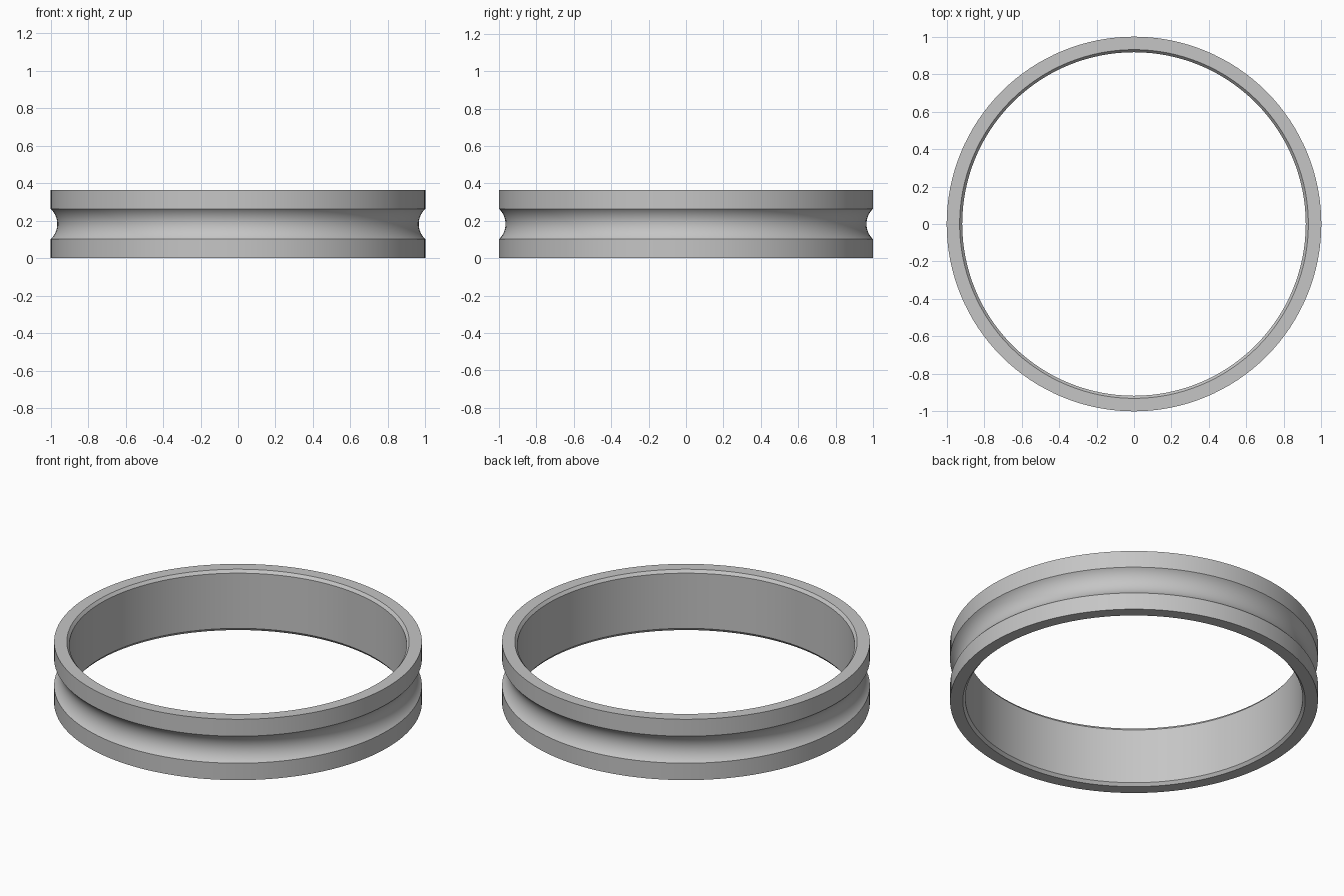
import bpy
import bmesh
import math

cube = bpy.data.objects.get("Cube")
if cube:
    bpy.data.objects.remove(cube, do_unlink=True)

SEGMENTS = 128
HEIGHT = 0.365
OUTER, INNER = 1.0, 0.917
CHAMFER_W, CHAMFER_H = 0.014, 0.017
GROOVE_HALF, GROOVE_DEPTH, GROOVE_STEPS = 0.081, 0.035, 20

# Grey metal
metal = bpy.data.materials.new("grey metal")
metal.use_nodes = True
colour = (0.56, 0.56, 0.56, 1)
metal.diffuse_color = colour
metal.node_tree.nodes["Principled BSDF"].inputs["Base Color"].default_value = colour

# Half section: chamfered bore, flat rims, round groove in the outer wall
profile = [(INNER, CHAMFER_H), (INNER + CHAMFER_W, 0), (OUTER, 0)]
radius = (GROOVE_HALF ** 2 + GROOVE_DEPTH ** 2) / (2 * GROOVE_DEPTH)
centre = OUTER - GROOVE_DEPTH + radius
sweep = math.asin(GROOVE_HALF / radius)
for i in range(GROOVE_STEPS + 1):
    a = sweep * (2 * i / GROOVE_STEPS - 1)
    profile.append((centre - radius * math.cos(a), HEIGHT / 2 + radius * math.sin(a)))
profile += [(OUTER, HEIGHT), (INNER + CHAMFER_W, HEIGHT), (INNER, HEIGHT - CHAMFER_H)]

# Revolve the section into a ring
bm = bmesh.new()
verts = [bm.verts.new((r, 0, z)) for r, z in profile]
edges = [bm.edges.new((v, verts[(i + 1) % len(verts)])) for i, v in enumerate(verts)]
bmesh.ops.spin(bm, geom=verts + edges, cent=(0, 0, 0), axis=(0, 0, 1),
               angle=math.tau, steps=SEGMENTS, use_merge=True)
bmesh.ops.remove_doubles(bm, verts=bm.verts, dist=0.0001)
bmesh.ops.recalc_face_normals(bm, faces=bm.faces)
mesh = bpy.data.meshes.new("grooved_ring")
bm.to_mesh(mesh)
bm.free()
mesh.materials.append(metal)

ring = bpy.data.objects.new("grooved_ring", mesh)
bpy.context.collection.objects.link(ring)
bpy.ops.object.select_all(action="DESELECT")
ring.select_set(True)
bpy.context.view_layer.objects.active = ring
bpy.ops.object.shade_smooth_by_angle(angle=math.radians(25))
